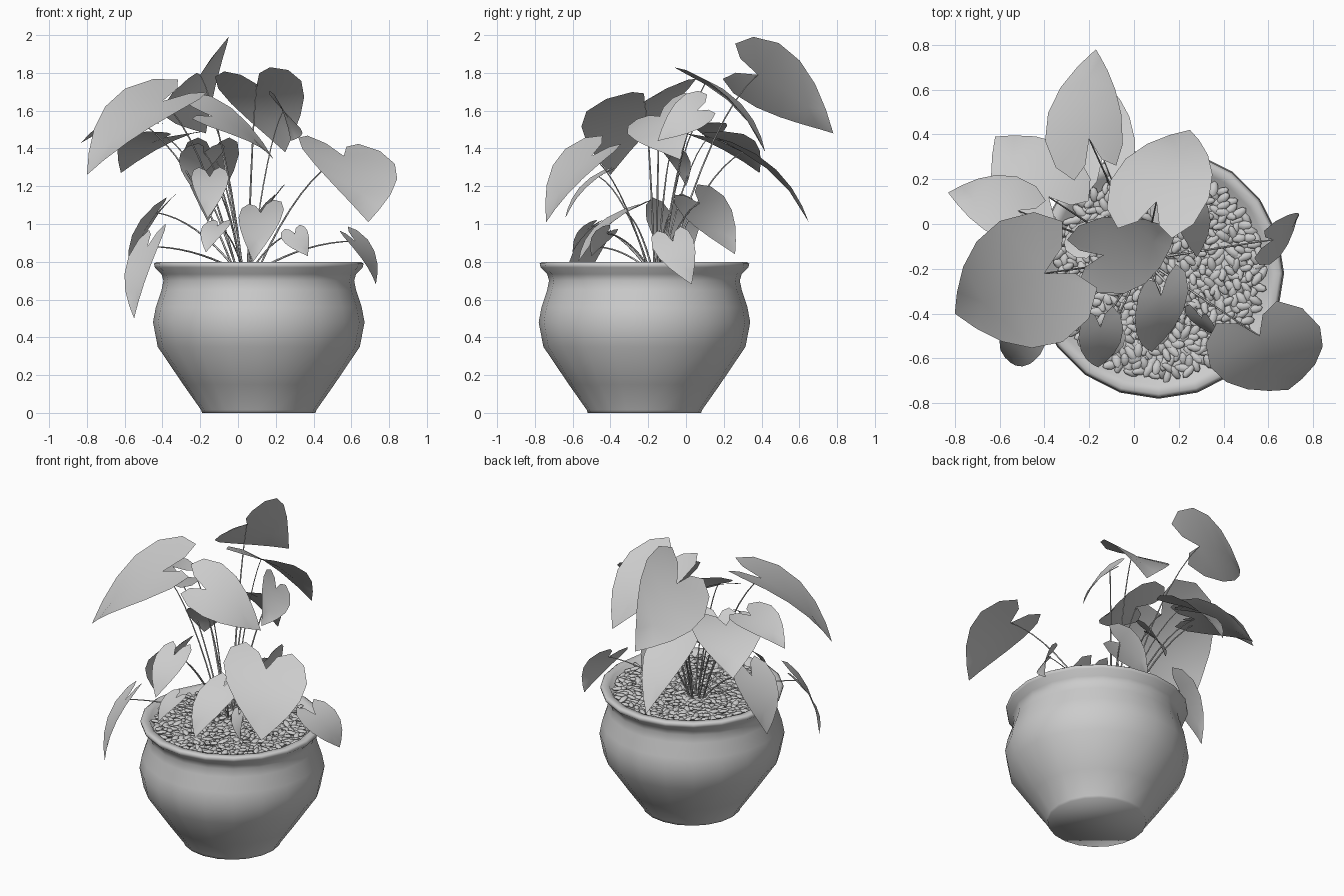
import bpy, bmesh, math, random
from mathutils import Vector, Matrix

if "Cube" in bpy.data.objects:
    bpy.data.objects.remove(bpy.data.objects["Cube"])

random.seed(4)
CX, CY = 0.11, -0.22
grey = bpy.data.materials.new("plain_grey")
grey.diffuse_color = (0.6, 0.6, 0.6, 1)
grey.use_nodes = True
grey.node_tree.nodes["Principled BSDF"].inputs["Base Color"].default_value = grey.diffuse_color


def finish(bm, name, angle=None):
    me = bpy.data.meshes.new(name)
    bm.to_mesh(me)
    bm.free()
    me.materials.append(grey)
    ob = bpy.data.objects.new(name, me)
    bpy.context.collection.objects.link(ob)
    if angle:
        bpy.ops.object.select_all(action='DESELECT')
        ob.select_set(True)
        bpy.context.view_layer.objects.active = ob
        bpy.ops.object.shade_smooth_by_angle(angle=math.radians(angle))
    return ob


def lathe(name, profile, sides, angle):
    bm = bmesh.new()
    rings = []
    for r, z in profile:
        rings.append([bm.verts.new((CX + r * math.cos(2 * math.pi * i / sides),
                                    CY + r * math.sin(2 * math.pi * i / sides), z))
                      for i in range(sides)])
    for a, b in zip(rings, rings[1:]):
        for i in range(sides):
            j = (i + 1) % sides
            bm.faces.new((a[i], a[j], b[j], b[i]))
    bm.faces.new(rings[0][::-1])
    bm.faces.new(rings[-1])
    return finish(bm, name, angle)


# Pot with flared rim, closed by the soil surface inside
lathe("pot", [(0.30, 0.0), (0.305, 0.015), (0.40, 0.15), (0.535, 0.35), (0.56, 0.48),
              (0.545, 0.56), (0.515, 0.65), (0.505, 0.70), (0.515, 0.735), (0.55, 0.77),
              (0.555, 0.79), (0.54, 0.80), (0.50, 0.795), (0.485, 0.765)], 20, 75)

# Bark chips covering the soil: flat pointed lenses
bm = bmesh.new()
COUNT = 620
for i in range(COUNT):
    r = 0.465 * math.sqrt((i + 0.5) / COUNT)
    a = i * 2.39996
    m = (Matrix.Translation((CX + r * math.cos(a), CY + r * math.sin(a),
                             0.776 + random.uniform(-0.008, 0.008)))
         @ Matrix.Rotation(random.uniform(0, math.tau), 4, 'Z')
         @ Matrix.Rotation(random.uniform(-0.35, 0.35), 4, 'Y')
         @ Matrix.Diagonal((random.uniform(0.03, 0.042), random.uniform(0.016, 0.021), 0.012, 1)))
    bmesh.ops.create_uvsphere(bm, u_segments=6, v_segments=4, radius=1,
                              matrix=m @ Matrix.Rotation(math.pi / 2, 4, 'Y'))
finish(bm, "bark_chips", 60)

# Heart outline of half a leaf: (along the midrib, across)
HALF = [(-0.22, 0.22), (-0.32, 0.55), (-0.18, 0.88), (0.08, 1.0),
        (0.35, 0.88), (0.60, 0.62), (0.82, 0.30)]
MID = [0.0, 0.3, 0.62]


def leaf(name, base, tip, side, fold=0.12, arch=0.08):
    """Heart leaf from notch to tip; side is the half-width vector."""
    base, tip, side = Vector(base), Vector(tip), Vector(side)
    axis = tip - base
    n = side.cross(axis).normalized()
    if n.z < 0:
        n = -n
    bm = bmesh.new()

    def point(u, v):
        lift = fold * abs(v) * side.length + 4 * arch * u * (1 - u) * axis.length
        return bm.verts.new(base + axis * u + side * v + n * lift)

    mid = [point(u, 0) for u in MID]
    end = point(1, 0)
    for s in (1, -1):
        o = [point(u, v * s) for u, v in HALF]
        faces = [(mid[0], o[0], o[1]), (mid[0], o[1], o[2]), (mid[0], o[2], o[3]),
                 (mid[0], o[3], mid[1]), (mid[1], o[3], o[4]), (mid[1], o[4], mid[2]),
                 (mid[2], o[4], o[5]), (mid[2], o[5], o[6]), (mid[2], o[6], end)]
        for f in faces:
            bm.faces.new(f)
    bmesh.ops.recalc_face_normals(bm, faces=bm.faces)
    bm.faces.ensure_lookup_table()
    if sum((f.normal.dot(n) for f in bm.faces)) < 0:
        bmesh.ops.reverse_faces(bm, faces=bm.faces)
    finish(bm, name + "_leaf", 60)
    stem(name, base)


def stem(name, base):
    """Thin stalk arching from the middle of the pot to the leaf notch."""
    root = Vector((0.04 + 0.12 * base.x, -0.14 + 0.12 * base.y, 0.76))
    ctrl = root.lerp(base, 0.5)
    ctrl.z = root.z + (base.z - root.z) * 0.78 + 0.03
    cu = bpy.data.curves.new(name + "_stem", 'CURVE')
    cu.dimensions = '3D'
    cu.bevel_depth = 0.005
    cu.bevel_resolution = 0
    sp = cu.splines.new('POLY')
    sp.points.add(8)
    for i, p in enumerate(sp.points):
        t = i / 8
        q = root * (1 - t) ** 2 + ctrl * 2 * t * (1 - t) + base * t * t
        p.co = (*q, 1)
        p.radius = 1.2 - 0.6 * t
    cu.materials.append(grey)
    bpy.context.collection.objects.link(bpy.data.objects.new(name + "_stem", cu))


# Tall leaves
leaf("top_back", (-0.20, 0.38, 1.79), (-0.17, 0.78, 1.48), (0.17, 0.06, 0.17))
leaf("back_right", (0.10, 0.10, 1.74), (0.25, 0.42, 1.38), (0.22, -0.04, 0.02))
leaf("back_left", (-0.38, 0.12, 1.46), (-0.62, 0.39, 1.27), (0.16, 0.15, 0.0))
leaf("back_low", (-0.14, 0.30, 1.38), (-0.16, 0.65, 1.01), (0.15, 0.02, 0.0))
leaf("far_left", (-0.52, 0.06, 1.54), (-0.83, 0.14, 1.43), (0.03, 0.14, -0.02))
leaf("left_front", (-0.40, -0.22, 1.65), (-0.80, -0.40, 1.26), (-0.14, 0.27, 0.06))
leaf("centre", (-0.14, -0.14, 1.57), (0.19, -0.03, 1.34), (0.05, -0.17, -0.10))
leaf("right_front", (0.56, -0.50, 1.36), (0.69, -0.74, 1.01), (0.245, 0.09, -0.04))
leaf("inner_right", (0.24, 0.06, 1.60), (0.28, -0.15, 1.44), (0.07, 0.04, -0.09))

# Low leaves around the rim and the centre
leaf("right_hanging", (0.62, -0.07, 0.91), (0.73, 0.03, 0.68), (0.04, 0.11, 0.02))
leaf("left_hanging", (-0.43, -0.08, 1.06), (-0.57, -0.04, 0.72), (0.05, 0.14, 0.02))
leaf("front_left_hanging", (-0.48, -0.50, 0.88), (-0.55, -0.62, 0.50), (0.08, -0.06, 0.03))
leaf("front_centre", (0.12, -0.32, 1.06), (0.08, -0.57, 0.80), (0.12, 0.06, 0.02))
leaf("front_left_small", (-0.15, -0.46, 1.25), (-0.16, -0.64, 1.03), (0.10, 0.02, 0.0))
leaf("front_low_small", (-0.11, -0.50, 0.99), (-0.17, -0.60, 0.85), (0.07, -0.03, 0.0))
leaf("front_right_small", (0.30, -0.42, 0.95), (0.37, -0.50, 0.83), (0.07, -0.04, 0.02))
leaf("inner_back", (0.17, 0.07, 1.11), (0.11, 0.26, 0.84), (0.05, 0.11, 0.05))
leaf("inner_left", (-0.18, -0.08, 1.38), (-0.25, 0.00, 1.20), (0.11, 0.06, 0.0))
